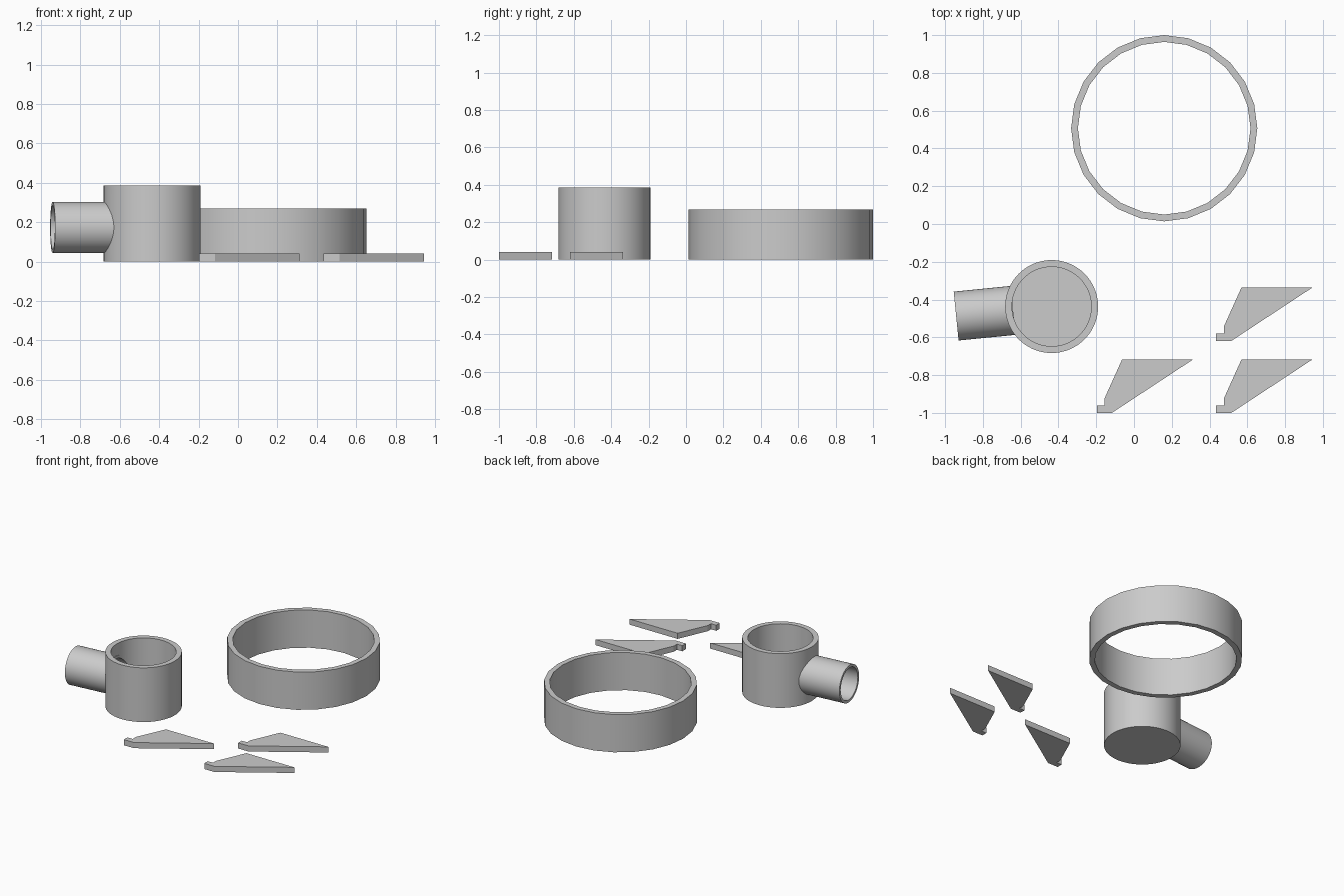
import bpy, bmesh, math
from mathutils import Matrix

if "Cube" in bpy.data.objects:
    bpy.data.objects.remove(bpy.data.objects["Cube"])


def finish(bm, name, matrix, smooth=True):
    bmesh.ops.recalc_face_normals(bm, faces=bm.faces)
    bm.transform(matrix)
    mesh = bpy.data.meshes.new(name)
    bm.to_mesh(mesh)
    bm.free()
    obj = bpy.data.objects.new(name, mesh)
    bpy.context.collection.objects.link(obj)
    if smooth:
        shade(obj)
    return obj


def shade(obj):
    bpy.ops.object.select_all(action='DESELECT')
    obj.select_set(True)
    bpy.context.view_layer.objects.active = obj
    bpy.ops.object.shade_smooth_by_angle(angle=math.radians(30))


def lathe(name, profile, sides, matrix, closed=True):
    """Revolve (radius, z) points; an open profile gets capped ends."""
    bm = bmesh.new()
    rings = [[bm.verts.new((r * math.cos(math.tau * i / sides),
                            r * math.sin(math.tau * i / sides), z))
              for i in range(sides)] for r, z in profile]
    pairs = list(zip(rings, rings[1:]))
    if closed:
        pairs.append((rings[-1], rings[0]))
    else:
        bm.faces.new(rings[0])
        bm.faces.new(rings[-1])
    for a, b in pairs:
        for i in range(sides):
            j = (i + 1) % sides
            bm.faces.new((a[i], a[j], b[j], b[i]))
    return finish(bm, name, matrix)


def tube(r_out, r_in, z0, z1):
    return [(r_out, z0), (r_out, z1), (r_in, z1), (r_in, z0)]


# Large open ring
lathe("ring", tube(0.493, 0.457, 0, 0.268), 24,
      Matrix.Translation((0.16, 0.507, 0)))

# Cup with a closed floor
CX, CY = -0.436, -0.437
cup = lathe("cup", [(0.246, 0), (0.246, 0.385), (0.21, 0.385), (0.21, 0.035)],
            72, Matrix.Translation((CX, CY, 0)), closed=False)

# Side pipe, its axis pointing outwards from the cup centre
pipe_frame = (Matrix.Translation((CX, CY, 0.173))
              @ Matrix.Rotation(math.radians(5.7), 4, 'Z')
              @ Matrix.Rotation(math.radians(-90), 4, 'Y'))
lathe("pipe", tube(0.13, 0.112, 0.205, 0.508), 64, pipe_frame)

# Bore through the cup wall
bore = lathe("bore_cutter", [(0.112, 0.1), (0.112, 0.4)], 64, pipe_frame,
             closed=False)
bore.hide_render = True
cut = cup.modifiers.new("bore", 'BOOLEAN')
cut.operation = 'DIFFERENCE'
cut.solver = 'EXACT'
cut.object = bore
bpy.context.view_layer.objects.active = cup
bpy.ops.object.modifier_apply(modifier=cut.name)
bpy.data.objects.remove(bore, do_unlink=True)
shade(cup)

# Three flat brackets with a notched foot
OUTLINE = [(0, 0), (0.08, 0), (0.51, 0.283), (0.134, 0.283),
           (0.041, 0.077), (0.041, 0.04), (0, 0.04)]
for n, (x, y) in enumerate([(-0.197, -1), (0.435, -1), (0.435, -0.619)], 1):
    bm = bmesh.new()
    base = bm.faces.new([bm.verts.new((px, py, 0)) for px, py in OUTLINE])
    top = bmesh.ops.extrude_face_region(bm, geom=[base], use_keep_orig=True)
    bmesh.ops.translate(bm, vec=(0, 0, 0.04), verts=[
        v for v in top["geom"] if isinstance(v, bmesh.types.BMVert)])
    finish(bm, f"bracket_{n}", Matrix.Translation((x, y, 0)), smooth=False)
